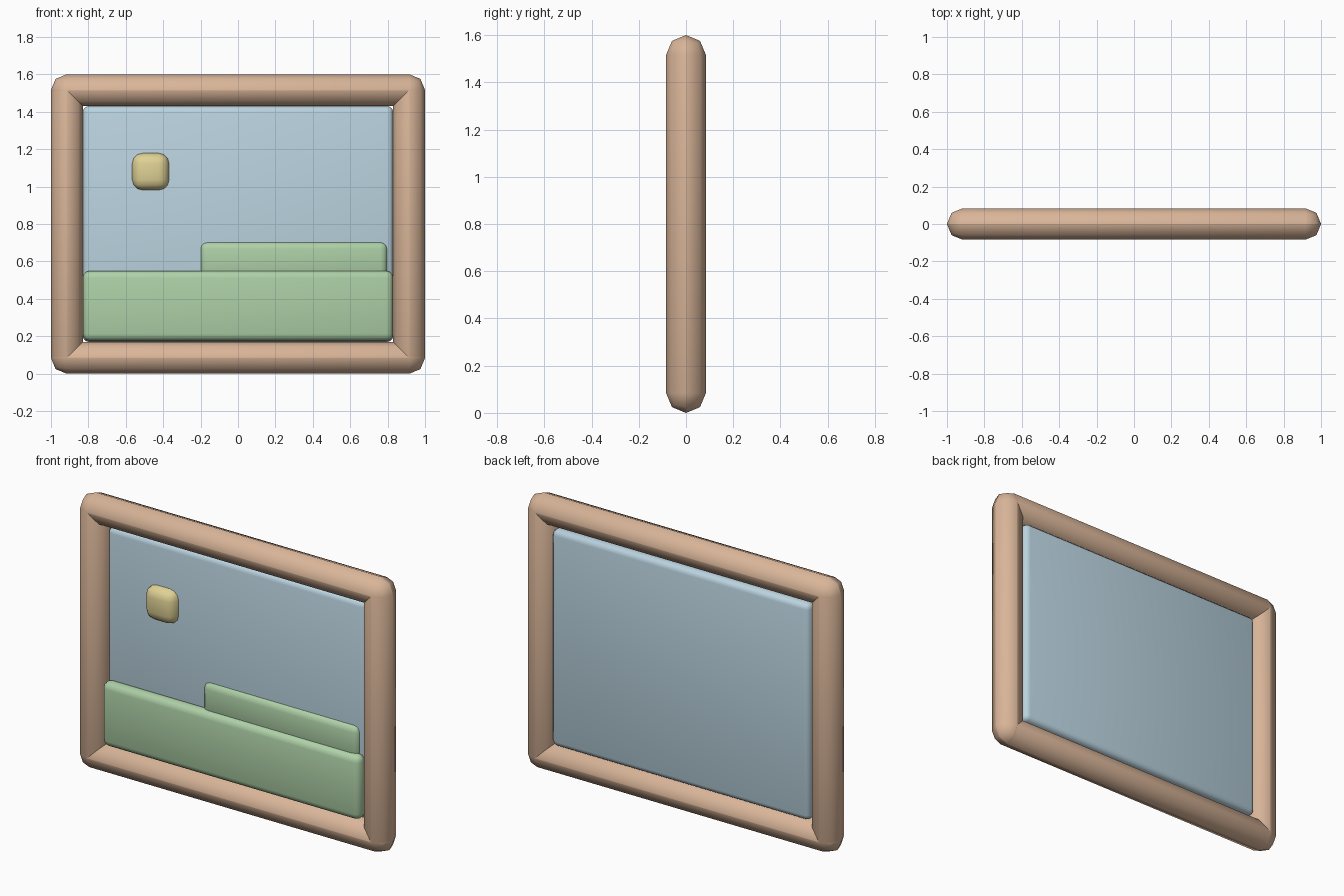
import bpy

if "Cube" in bpy.data.objects:
    bpy.data.objects.remove(bpy.data.objects["Cube"])


def material(name, rgb):
    m = bpy.data.materials.new(name)
    m.diffuse_color = (*rgb, 1.0)
    m.use_nodes = True
    m.node_tree.nodes["Principled BSDF"].inputs["Base Color"].default_value = m.diffuse_color
    return m


WOOD = material("warm wood", (0.69, 0.46, 0.315))
SKY = material("pale sky blue", (0.49, 0.65, 0.74))
GREEN = material("soft green", (0.42, 0.63, 0.385))
YELLOW = material("soft yellow", (0.74, 0.64, 0.30))


def rounded_box(name, x, y, z, bevel, segments, mat):
    """Smooth box spanning the given (min, max) ranges with rounded edges."""
    bpy.ops.mesh.primitive_cube_add(size=1)
    ob = bpy.context.object
    ob.name = name
    for v in ob.data.vertices:
        v.co = [r[0] + (c + 0.5) * (r[1] - r[0]) for c, r in zip(v.co, (x, y, z))]
    ob.data.materials.append(mat)
    mod = ob.modifiers.new("rounding", "BEVEL")
    mod.width = bevel
    mod.segments = segments
    mod.limit_method = 'NONE'
    ob.data.shade_smooth()
    return ob


# Frame: four full-length rounded bars crossing at the corners
T, D = 0.17, 0.084
for side, x in (("left", (-1, -1 + T)), ("right", (1 - T, 1))):
    rounded_box("frame_" + side, x, (-D, D), (0, 1.6), 0.0835, 2, WOOD)
for side, z in (("bottom", (0, T)), ("top", (1.6 - T, 1.6))):
    rounded_box("frame_" + side, (-1, 1), (-D, D), z, 0.0835, 2, WOOD)

# Picture panel, set slightly towards the back
rounded_box("sky_panel", (-0.83, 0.83), (-0.02, 0.058), (T, 1.43), 0.032, 3, SKY)

# Raised picture shapes
rounded_box("near_hill", (-0.83, 0.83), (-0.075, 0.005), (0.175, 0.55), 0.038, 3, GREEN)
rounded_box("far_hill", (-0.203, 0.80), (-0.043, 0.037), (0.51, 0.705), 0.038, 3, GREEN)
rounded_box("sun", (-0.567, -0.367), (-0.072, 0.048), (0.98, 1.18), 0.057, 3, YELLOW)
